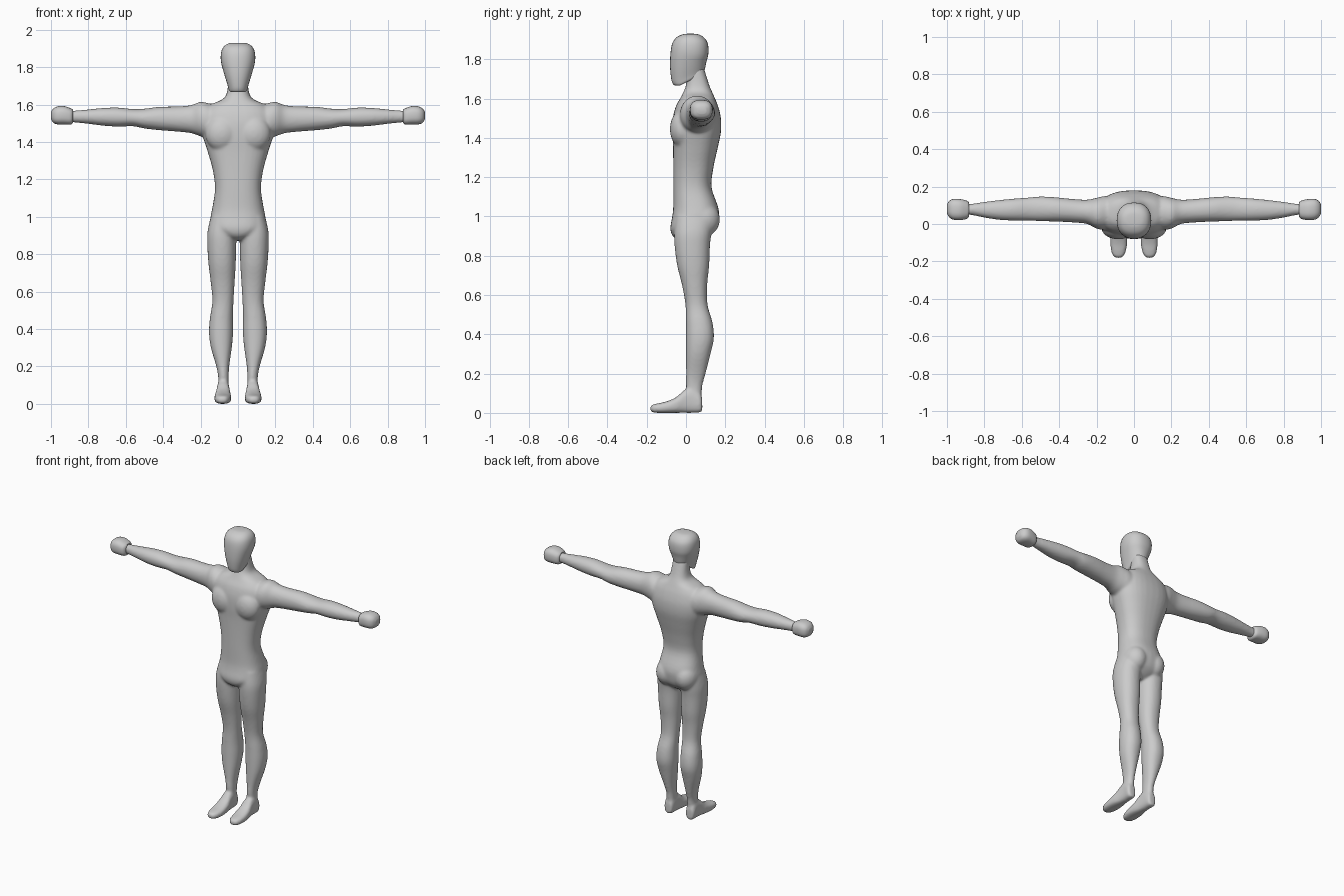
import bpy, bmesh, math
from mathutils import Vector, Matrix


def smooth_rows(rows, steps=4):
    # Catmull-Rom resampling of the section table
    out = []
    for i in range(len(rows) - 1):
        p = [rows[max(0, min(len(rows) - 1, i + k))] for k in (-1, 0, 1, 2)]
        for s in range(steps):
            t = s / steps
            out.append([0.5 * (2 * b + (c - a) * t + (2 * a - 5 * b + 4 * c - d) * t * t
                               + (3 * b - a - 3 * c + d) * t ** 3) for a, b, c, d in zip(*p)])
    return out + [list(rows[-1])]


def loft(bm, axis, rows, power=2.2, side=1, n=32):
    # rows: position along axis, then min/max on the two other axes
    others = [k for k in range(3) if k != axis]
    rings = []
    for t, u0, u1, v0, v1 in smooth_rows(rows):
        ring = []
        for k in range(n):
            a = 2 * math.pi * k / n
            c, s = math.cos(a), math.sin(a)
            co = Vector((0, 0, 0))
            co[axis] = t
            co[others[0]] = (u0 + u1) / 2 + (u1 - u0) / 2 * math.copysign(abs(c) ** (2 / power), c)
            co[others[1]] = (v0 + v1) / 2 + (v1 - v0) / 2 * math.copysign(abs(s) ** (2 / power), s)
            co.x *= side
            ring.append(bm.verts.new(co))
        rings.append(ring)
    for a, b in zip(rings, rings[1:]):
        for k in range(n):
            bm.faces.new((a[k], a[(k + 1) % n], b[(k + 1) % n], b[k]))
    bm.faces.new(rings[0])
    bm.faces.new(rings[-1])


def finish(bm, name):
    bmesh.ops.recalc_face_normals(bm, faces=bm.faces[:])
    me = bpy.data.meshes.new(name)
    bm.to_mesh(me)
    bm.free()
    ob = bpy.data.objects.new(name, me)
    bpy.context.collection.objects.link(ob)
    bpy.ops.object.select_all(action='DESELECT')
    bpy.context.view_layer.objects.active = ob
    ob.select_set(True)
    return ob


# Section tables
torso = [(z, -x, x, y0, y1) for z, x, y0, y1 in (
    (0.875, .03, -.035, .08), (0.90, .09, -.068, .12), (0.94, .142, -.08, .155),
    (1.0, .146, -.07, .168), (1.05, .137, -.065, .163), (1.15, .123, -.065, .130),
    (1.25, .135, -.065, .140), (1.35, .163, -.066, .162), (1.43, .188, -.070, .178),
    (1.5, .197, -.067, .178), (1.56, .185, -.052, .164), (1.6, .145, -.03, .148),
    (1.63, .08, -.015, .135), (1.67, .058, 0, .118), (1.76, .05, .01, .09))]
leg = [(.04, .05, .11, .01, .08), (.13, .05, .105, .0, .082), (.2, .047, .116, .0, .1),
       (.3, .033, .145, .0, .125), (.38, .026, .155, .0, .142), (.46, .026, .15, .0, .135),
       (.55, .024, .137, -.003, .11), (.65, .018, .146, -.02, .108), (.75, .012, .158, -.045, .118),
       (.85, .01, .164, -.058, .122), (.92, .01, .163, -.06, .13), (1.0, .02, .146, -.05, .14)]
foot = [(.083, .06, .1, .01, .07), (.072, .05, .112, .002, .1), (.03, .047, .112, .0, .13),
        (-.01, .044, .115, .0, .115), (-.05, .038, .123, .0, .08), (-.1, .036, .127, .0, .058),
        (-.145, .043, .122, .0, .048), (-.17, .055, .112, .003, .042), (-.182, .07, .095, .01, .033)]
arm = [(.08, .0, .14, 1.43, 1.59), (.15, -.03, .15, 1.42, 1.605), (.2, -.025, .14, 1.43, 1.615),
       (.25, .0, .13, 1.447, 1.597), (.32, .008, .133, 1.455, 1.59), (.42, .013, .143, 1.463, 1.588),
       (.5, .015, .147, 1.472, 1.578), (.56, .018, .142, 1.484, 1.576), (.64, .018, .136, 1.482, 1.584),
       (.72, .022, .128, 1.487, 1.582), (.8, .034, .118, 1.497, 1.574), (.87, .048, .108, 1.504, 1.568),
       (.92, .05, .107, 1.507, 1.567)]
hand = [(.882, .04, .115, 1.502, 1.572), (.895, .027, .125, 1.493, 1.58), (.93, .021, .133, 1.493, 1.592),
        (.965, .023, .134, 1.494, 1.59), (.988, .036, .123, 1.503, 1.578), (1.0, .058, .103, 1.522, 1.56)]
head = [(z, -x, x, y0, y1) for z, x, y0, y1 in (
    (1.667, .046, -.058, .08), (1.675, .052, -.067, .09), (1.70, .058, -.075, .096),
    (1.76, .075, -.081, .104), (1.83, .091, -.079, .114), (1.88, .09, -.07, .111),
    (1.91, .076, -.05, .092), (1.926, .052, -.02, .066), (1.93, .025, .005, .04))]

# Body: overlapping volumes fused into one skin
bm = bmesh.new()
loft(bm, 2, torso, 2.4)
for side in (1, -1):
    loft(bm, 2, leg, 2.2, side)
    loft(bm, 1, foot, 2.7, side)
    loft(bm, 0, arm, 2.1, side)
    # chest muscle and buttock
    for centre, size in (((.085, -.02, 1.445), (.09, .062, .095)), ((.07, .085, .985), (.075, .088, .09))):
        bmesh.ops.create_uvsphere(bm, u_segments=24, v_segments=16, radius=1,
                                  matrix=Matrix.Translation((centre[0] * side, *centre[1:])) @ Matrix.Diagonal((*size, 1)))
body = finish(bm, "body")
mod = body.modifiers.new("fuse", 'REMESH')
mod.mode = 'VOXEL'
mod.voxel_size = 0.008
mod.use_smooth_shade = True
soft = body.modifiers.new("soften", 'SMOOTH')
soft.factor = 0.5
soft.iterations = 8
for m in ("fuse", "soften"):
    bpy.ops.object.modifier_apply(modifier=m)

# Head: egg with a jaw line rising to the back
bm = bmesh.new()
loft(bm, 2, head, 2.3)
for v in bm.verts:
    w = max(0, min(1, (1.82 - v.co.z) / 0.15))
    v.co.z += 0.5 * max(0, v.co.y + 0.03) * w
finish(bm, "head")
bpy.ops.object.shade_smooth_by_angle(angle=math.radians(50))

# Hands: rounded mitts
for side, label in ((1, "left"), (-1, "right")):
    bm = bmesh.new()
    loft(bm, 0, hand, 2.6, side)
    finish(bm, "hand_" + label)
    bpy.ops.object.shade_smooth_by_angle(angle=math.radians(50))
